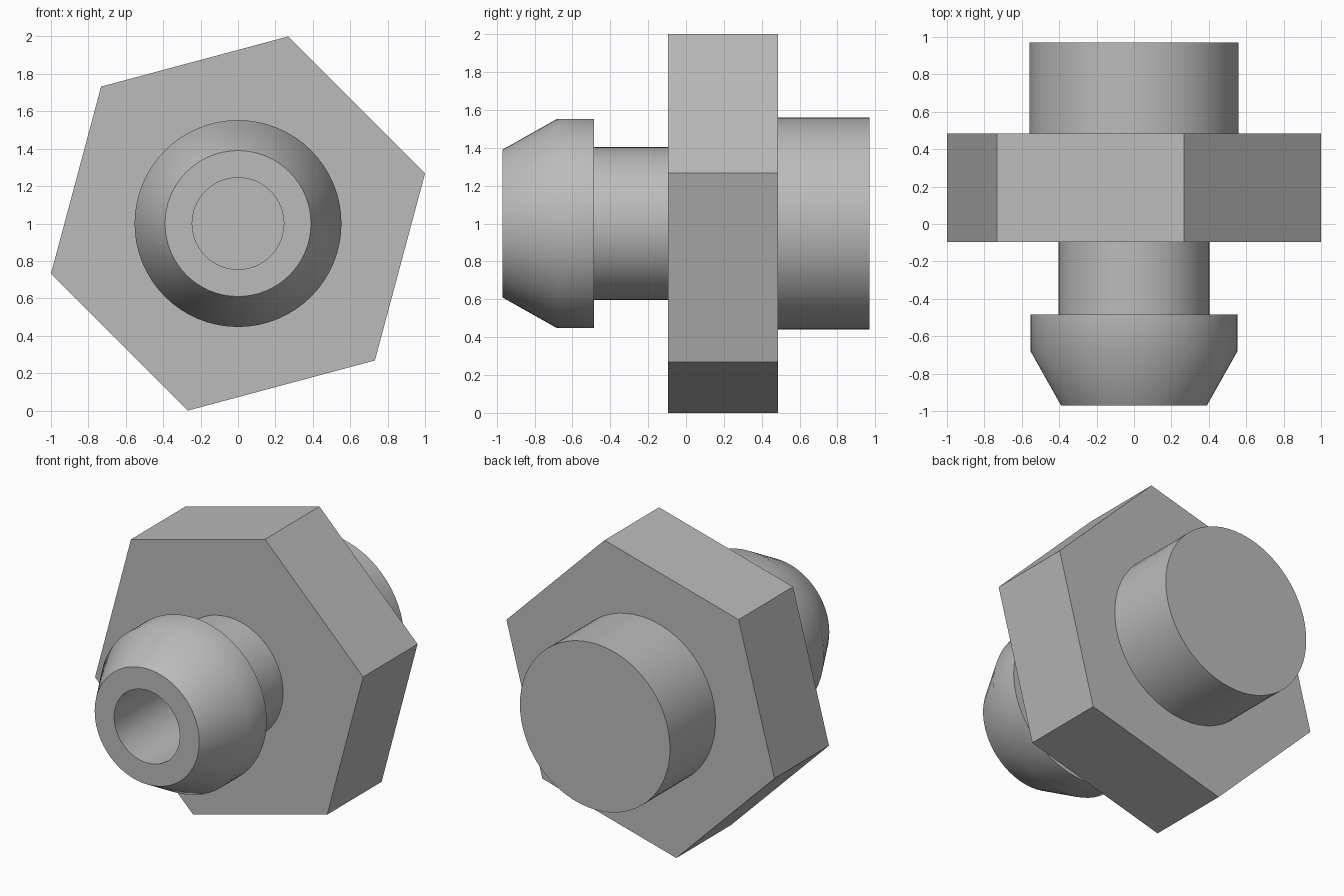
import bpy
import math

cube = bpy.data.objects.get("Cube")
if cube:
    bpy.data.objects.remove(cube, do_unlink=True)

metal = bpy.data.materials.new("light_grey_metal")
metal.use_nodes = True
colour = (0.5, 0.5, 0.5, 1)
metal.diffuse_color = colour
metal.node_tree.nodes["Principled BSDF"].inputs["Base Color"].default_value = colour

AXIS_Z = 1.0
HEX_FRONT, HEX_BACK = -0.095, 0.485


def lathe(name, profile, sides, turn=0.0, cap_start=False, cap_end=False):
    """Revolve (radius, y) points about the horizontal front-to-back axis."""
    verts, faces = [], []
    for radius, y in profile:
        for i in range(sides):
            a = turn + math.tau * i / sides
            verts.append((radius * math.cos(a), y, AXIS_Z + radius * math.sin(a)))
    for k in range(len(profile) - 1):
        for i in range(sides):
            j = (i + 1) % sides
            a, b = k * sides, (k + 1) * sides
            faces.append((a + i, b + i, b + j, a + j))
    if cap_start:
        faces.append(tuple(range(sides)))
    if cap_end:
        last = (len(profile) - 1) * sides
        faces.append(tuple(reversed(range(last, last + sides))))
    mesh = bpy.data.meshes.new(name)
    mesh.from_pydata(verts, [], faces)
    mesh.materials.append(metal)
    obj = bpy.data.objects.new(name, mesh)
    bpy.context.collection.objects.link(obj)
    bpy.ops.object.select_all(action="DESELECT")
    obj.select_set(True)
    bpy.context.view_layer.objects.active = obj
    bpy.ops.object.shade_smooth_by_angle(angle=math.radians(35))
    return obj


# Hexagonal collar, turned so one corner points 15 degrees above the left
lathe("hex_collar",
      [(1 / math.cos(math.radians(15)), HEX_FRONT),
       (1 / math.cos(math.radians(15)), HEX_BACK)],
      6, math.radians(15), cap_start=True, cap_end=True)

# Bored nozzle: bore wall, front rim, tapered head, shoulder, neck
lathe("nozzle",
      [(0.245, HEX_FRONT), (0.245, -0.97), (0.39, -0.97), (0.553, -0.68),
       (0.553, -0.485), (0.403, -0.485), (0.403, HEX_FRONT)], 64)

# Solid round stud at the back
lathe("rear_stud", [(0.56, HEX_BACK), (0.56, 0.97)], 64, cap_end=True)
